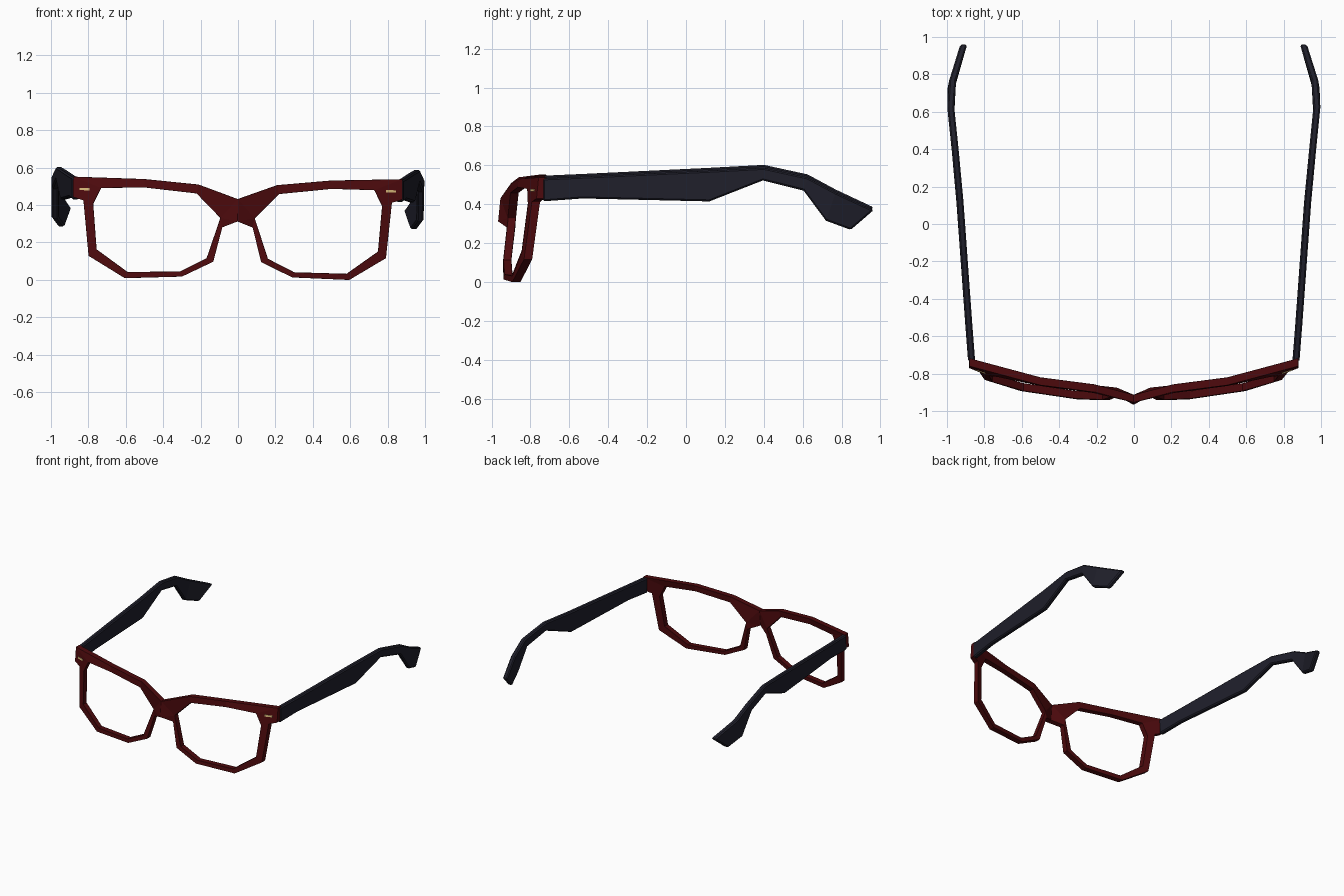
import bpy, bmesh, math
from mathutils import Vector

cube = bpy.data.objects.get("Cube")
if cube:
    bpy.data.objects.remove(cube, do_unlink=True)

ROLL = math.radians(0.45)  # the glasses sit very slightly tilted


def material(name, rgb):
    m = bpy.data.materials.new(name)
    m.use_nodes = True
    m.diffuse_color = (*rgb, 1)
    m.node_tree.nodes["Principled BSDF"].inputs["Base Color"].default_value = (*rgb, 1)
    return m


red = material("dark red", (0.075, 0.003, 0.004))
navy = material("dark navy", (0.014, 0.014, 0.024))
gold = material("pale gold", (0.7, 0.5, 0.2))


def interp(table, t):
    """Piecewise linear lookup."""
    for (a, va), (b, vb) in zip(table, table[1:]):
        if t <= b:
            return va + (vb - va) * max(0, t - a) / (b - a)
    return table[-1][1]


def finish(name, bm, mat, bevel=0):
    """Make a mirrored object from one half."""
    bmesh.ops.recalc_face_normals(bm, faces=bm.faces)
    mesh = bpy.data.meshes.new(name)
    bm.to_mesh(mesh)
    bm.free()
    mesh.materials.append(mat)
    obj = bpy.data.objects.new(name, mesh)
    bpy.context.collection.objects.link(obj)
    mirror = obj.modifiers.new("mirror", "MIRROR")
    mirror.use_clip = True
    if bevel:
        b = obj.modifiers.new("bevel", "BEVEL")
        b.width, b.segments, b.limit_method = bevel, 1, "ANGLE"
        b.angle_limit = math.radians(50)
    obj.rotation_euler.y = ROLL
    obj.location.x = -0.005
    return obj


# Front frame: curved, raked sheet between an outer outline and a lens opening
FRONT = [(0, -0.948), (0.08, -0.898), (0.13, -0.902), (0.21, -0.9), (0.5, -0.865),
         (0.75, -0.812), (0.88, -0.764)]


def front_y(x, z):
    return interp(FRONT, x) + 0.1 * (z - 0.5)


outer = [(0, .432), (.21, .508), (.5, .535), (.88, .545), (.88, .435), (.825, .42),
         (.795, .122), (.6, .004), (.295, .015), (.128, .096), (.081, .28), (0, .312)]
opening = [(.092, .33), (.22, .46), (.5, .49), (.73, .485), (.772, .4), (.752, .157),
           (.585, .037), (.305, .043), (.164, .114)]
pairing = [0, 1, 2, 3, 4, 4, 5, 6, 7, 8, 0, 0]

bm = bmesh.new()
o = [bm.verts.new((x, front_y(x, z), z)) for x, z in outer]
i = [bm.verts.new((x, front_y(x, z), z)) for x, z in opening]
for k in range(len(o)):
    n = (k + 1) % len(o)
    corners = [o[k], o[n], i[pairing[n]], i[pairing[k]]]
    bm.faces.new(list(dict.fromkeys(corners)))
back = bmesh.ops.extrude_face_region(bm, geom=bm.faces[:], use_keep_orig=True)
for v in back["geom"]:
    if isinstance(v, bmesh.types.BMVert):
        v.co.y += 0.042
seam = [f for f in bm.faces if all(abs(v.co.x) < 1e-5 for v in f.verts)]
bmesh.ops.delete(bm, geom=seam, context="FACES_ONLY")
finish("front_frame", bm, red, 0.005)

# Temple arms: lofted through stations of (top y, top z, bottom y, bottom z)
ARM_X = [(-0.74, 0.885), (-0.52, 0.902), (0.2, 0.954), (0.65, 1.0), (0.75, 0.993),
         (0.85, 0.96), (0.96, 0.925)]
stations = [(-.735, .54, -.735, .422), (-.53, .549, -.53, .437), (.12, .58, .12, .422),
            (.4, .595, .395, .53), (.625, .546, .605, .478), (.77, .468, .72, .323),
            (.965, .377, .847, .276)]
bm = bmesh.new()
rings = []
for ty, tz, by, bz in stations:
    tx, bx = interp(ARM_X, ty), interp(ARM_X, by)
    rings.append([bm.verts.new(p) for p in (
        (tx, ty, tz), (bx, by, bz), (bx - 0.037, by, bz), (tx - 0.037, ty, tz))])
for a, b in zip(rings, rings[1:]):
    for k in range(4):
        n = (k + 1) % 4
        bm.faces.new((a[k], a[n], b[n], b[k]))
bm.faces.new(rings[0])
bm.faces.new(rings[-1])
finish("temple_arms", bm, navy, 0.008)

# Small metal bars set on the upper outer corners
bm = bmesh.new()
bmesh.ops.create_cube(bm, size=1)
left, right = 0.793, 0.847
for v in bm.verts:
    x = left if v.co.x < 0 else right
    z = 0.479 + 0.013 * v.co.z
    v.co = Vector((x, front_y(x, z) + 0.008 * v.co.y, z))
finish("corner_bars", bm, gold)
